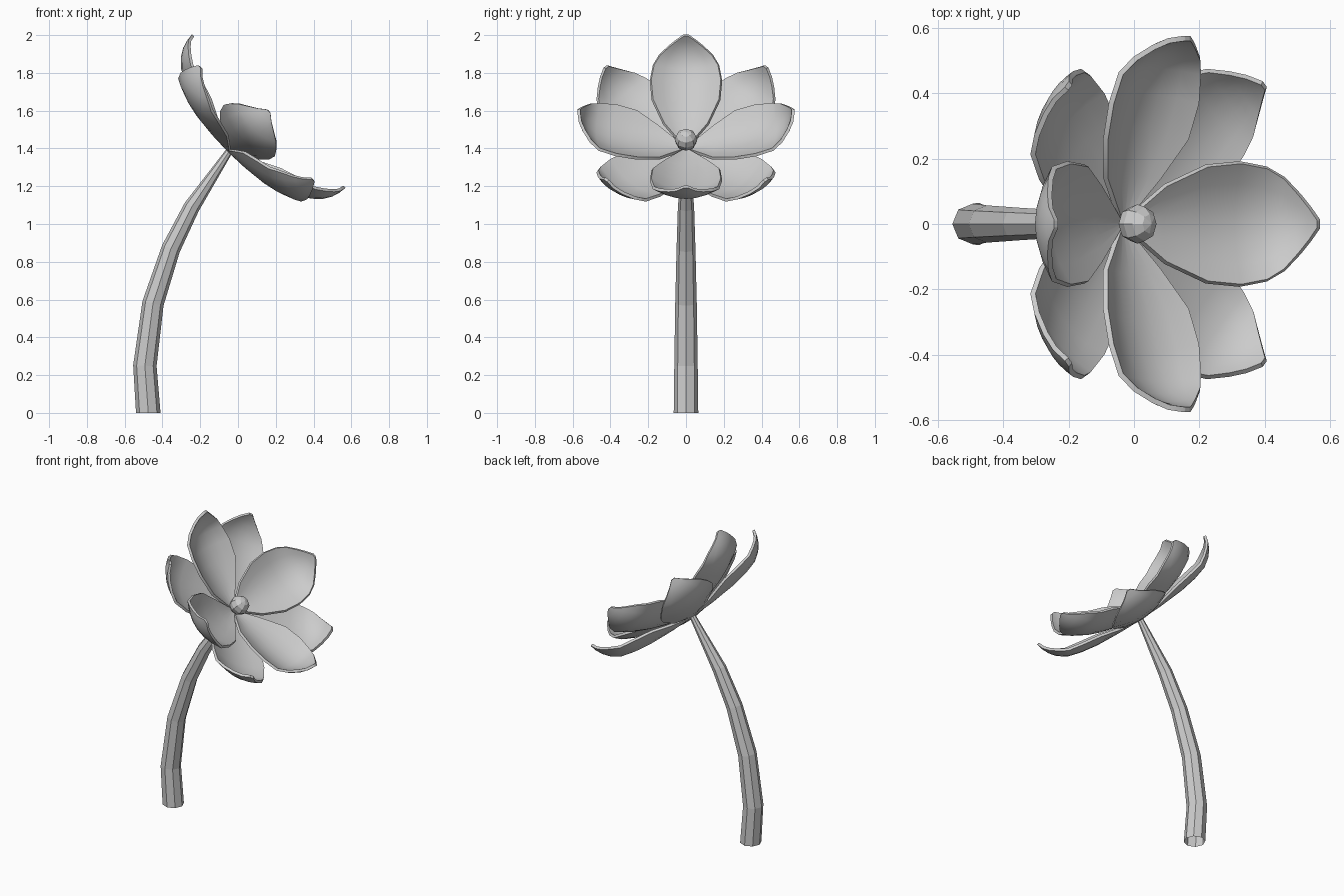
import bpy, bmesh
from math import radians, pi, cos, sin
from mathutils import Matrix, Vector

if "Cube" in bpy.data.objects:
    bpy.data.objects.remove(bpy.data.objects["Cube"])

# Flower head frame: local z is the bloom axis, leaning 45 degrees toward +x
HEAD = Matrix.Translation((-0.035, 0, 1.40)) @ Matrix.Rotation(radians(45), 4, 'Y')


def add_object(name, bm):
    bmesh.ops.recalc_face_normals(bm, faces=bm.faces)
    mesh = bpy.data.meshes.new(name)
    bm.to_mesh(mesh)
    bm.free()
    ob = bpy.data.objects.new(name, mesh)
    bpy.context.collection.objects.link(ob)
    return ob


def skin_rows(bm, rows, closed=False):
    for a, b in zip(rows, rows[1:]):
        n = len(a)
        for i in range(n if closed else n - 1):
            j = (i + 1) % n
            bm.faces.new((a[i], a[j], b[j], b[i]))


# Petal rows: midline radius, midline height, edge radius, edge height, half width
PETAL = [(.02, .0, .02, .005, .02), (.15, .02, .14, .045, .118),
         (.30, .05, .26, .105, .178), (.40, .08, .37, .14, .188),
         (.48, .115, .46, .165, .172), (.525, .158, .505, .195, .14),
         (.55, .20, .54, .225, .09), (.562, .24, .56, .25, .05),
         (.567, .28, .567, .28, .012)]


def add_petal(name, angle, tilt, drop, cup):
    bm = bmesh.new()
    rows = []
    for mr, mh, er, eh, w in PETAL:
        row = []
        for k in range(7):
            t = k / 3 - 1
            row.append(bm.verts.new((mr + (er - mr) * t * t, w * t,
                                     mh + (eh - mh) * cup * t * t - drop)))
        rows.append(row)
    skin_rows(bm, rows)
    bm.transform(HEAD @ Matrix.Rotation(angle, 4, 'Z') @ Matrix.Rotation(tilt, 4, 'Y'))
    ob = add_object(name, bm)
    mod = ob.modifiers.new("thickness", 'SOLIDIFY')
    mod.thickness = 0.016
    mod.offset = 0
    bpy.context.view_layer.objects.active = ob
    ob.select_set(True)
    bpy.ops.object.modifier_apply(modifier=mod.name)
    bpy.ops.object.shade_smooth_by_angle(angle=radians(40))
    ob.select_set(False)


# Inner ring stands steeper, outer ring is opened out behind it
for i in range(4):
    add_petal(f"inner_petal_{i + 1}", i * pi / 2, 0, 0, 1)
    add_petal(f"outer_petal_{i + 1}", i * pi / 2 + pi / 4, radians(7.5), .015, .6)

# Faceted flower centre
bm = bmesh.new()
bmesh.ops.create_uvsphere(bm, u_segments=8, v_segments=6, radius=0.06)
bm.transform(HEAD @ Matrix.Translation((0, 0, 0.065)))
add_object("flower_centre", bm)

# Curved tapering eight-sided stem: x, z, radius
PATH = [(-.475, 0, .065), (-.493, .25, .062), (-.45, .58, .057),
        (-.355, .87, .05), (-.245, 1.09, .043), (-.04, 1.395, .018)]
bm = bmesh.new()
rings = []
for i, (x, z, r) in enumerate(PATH):
    a, b = PATH[max(i - 1, 0)], PATH[min(i + 1, len(PATH) - 1)]
    tangent = Vector((b[0] - a[0], 0, b[1] - a[1])).normalized()
    if i == 0:
        tangent = Vector((0, 0, 1))
    side = Vector((tangent.z, 0, -tangent.x))
    ring = []
    for k in range(8):
        ang = k * pi / 4
        ring.append(bm.verts.new(Vector((x, 0, z)) + side * r * cos(ang) + Vector((0, r * sin(ang), 0))))
    rings.append(ring)
skin_rows(bm, rings, closed=True)
add_object("stem", bm)
